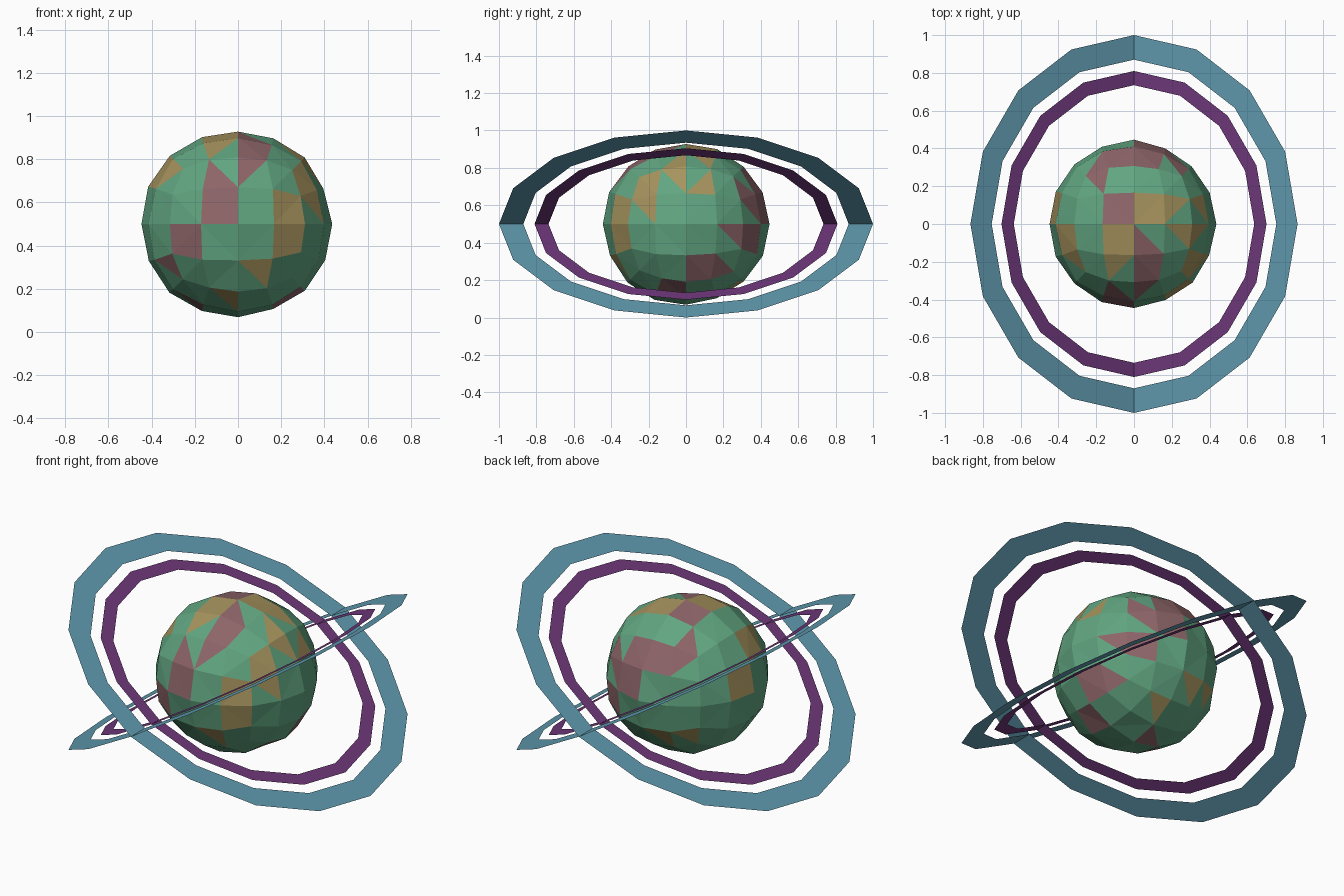
import bpy, bmesh, math, random
from mathutils import Vector, Matrix

if "Cube" in bpy.data.objects:
    bpy.data.objects.remove(bpy.data.objects["Cube"])

random.seed(4)
CENTRE = Vector((0, 0, 0.5))
R = 0.442


def material(name, rgb):
    m = bpy.data.materials.new(name)
    m.diffuse_color = (*rgb, 1)
    m.use_nodes = True
    m.node_tree.nodes["Principled BSDF"].inputs["Base Color"].default_value = m.diffuse_color
    return m


def finish(bm, name, mats):
    me = bpy.data.meshes.new(name)
    bm.to_mesh(me)
    bm.free()
    for m in mats:
        me.materials.append(m)
    ob = bpy.data.objects.new(name, me)
    bpy.context.collection.objects.link(ob)
    return ob


green = material("land_green", (0.12, 0.38, 0.22))
mauve = material("land_mauve", (0.27, 0.13, 0.14))
tan = material("land_tan", (0.38, 0.29, 0.11))
blue = material("ring_blue", (0.12, 0.33, 0.44))
purple = material("ring_purple", (0.16, 0.04, 0.20))

# Viewing frames (right, up) used to place colour patches on the globe
VIEWS = {
    "front": ((1, 0, 0), (0, 0, 1)),
    "right": ((0, 1, 0), (0, 0, 1)),
    "top": ((1, 0, 0), (0, 1, 0)),
    "back_left": ((-.8, -.6, 0), (.22, -.30, .93)),
    "back_right": ((-.8, .6, 0), (.22, .30, .93)),
}


def paint(bm, view, index, points):
    right, up = (Vector(v).normalized() for v in VIEWS[view])
    for u, v in points:
        depth = math.sqrt(max(0, 0.44 ** 2 - u * u - v * v))
        d = right * u + up * v + right.cross(up) * depth
        face = max(bm.faces, key=lambda f: f.calc_center_median().normalized().dot(d))
        face.material_index = index


# Planet: cube divided twice, pushed onto a slightly uneven sphere
bm = bmesh.new()
bmesh.ops.create_cube(bm, size=1)
for _ in range(2):
    bmesh.ops.subdivide_edges(bm, edges=bm.edges[:], cuts=1, use_grid_fill=True)
    for v in bm.verts:
        v.co.normalize()
for v in bm.verts:
    n = v.co.copy()
    v.co = n * (R + random.uniform(-.006, .006) - .012 * n.z ** 4 - .010 * n.x)

# Whole square patches
paint(bm, "front", 1, [(-.08, .09), (-.23, -.09), (.06, .38)])
paint(bm, "front", 2, [(.25, .08), (.25, -.09)])
paint(bm, "right", 1, [(.08, -.23)])
paint(bm, "right", 2, [(-.22, .24)])
paint(bm, "top", 1, [(-.08, .08), (-.08, .37), (.1, .37)])
paint(bm, "top", 2, [(.08, .08), (-.08, -.08), (-.38, -.11)])

# Half patches
bmesh.ops.triangulate(bm, faces=bm.faces[:], quad_method='BEAUTY')
paint(bm, "front", 1, [(-.12, .23), (.05, .28), (-.31, -.2), (-.24, -.35), (.24, -.36)])
paint(bm, "front", 2, [(.36, .16), (.1, -.22), (-.3, .29), (-.06, .39), (-.05, -.36)])
paint(bm, "right", 1, [(.34, .18), (.4, .05), (.26, -.06), (.35, -.09), (-.08, -.34)])
paint(bm, "right", 2, [(-.11, .28), (-.22, .11), (.05, .2)])
paint(bm, "top", 1, [(-.2, .24), (.05, -.11)])
paint(bm, "top", 2, [(.24, .1), (.27, -.06), (.35, -.16), (-.05, -.22)])
paint(bm, "back_left", 1, [(-.37, -.06), (-.28, 0), (-.18, .05), (-.08, .14), (-.3, -.08)])
paint(bm, "back_left", 2, [(.31, .07), (.29, -.06), (.34, .23), (0, -.34)])
paint(bm, "back_right", 1, [(.1, .28), (-.06, .1), (-.17, -.06), (-.25, -.21), (.02, -.4)])
paint(bm, "back_right", 2, [(.28, -.1), (.1, -.27), (-.22, .29)])
bmesh.ops.recalc_face_normals(bm, faces=bm.faces[:])
planet = finish(bm, "planet", [green, mauve, tan])
planet.location = CENTRE


# Flat sixteen-sided rings, crossed along the y axis
def ring(name, inner, outer, tilt, mat, sides=16):
    bm = bmesh.new()
    loops = []
    for r in (inner, outer):
        loops.append([bm.verts.new((r * math.cos(a), r * math.sin(a), 0))
                      for a in (2 * math.pi * i / sides for i in range(sides))])
    a, b = loops
    for i in range(sides):
        j = (i + 1) % sides
        bm.faces.new((a[i], b[i], b[j], a[j]))
    bmesh.ops.transform(bm, matrix=Matrix.Rotation(tilt, 4, 'Y'), verts=bm.verts[:])
    finish(bm, name, [mat]).location = CENTRE


for side, tilt in (("left", math.radians(30)), ("right", math.radians(-30))):
    ring("outer_ring_" + side, 0.87, 1.0, tilt, blue)
    ring("inner_ring_" + side, 0.735, 0.81, tilt, purple)
